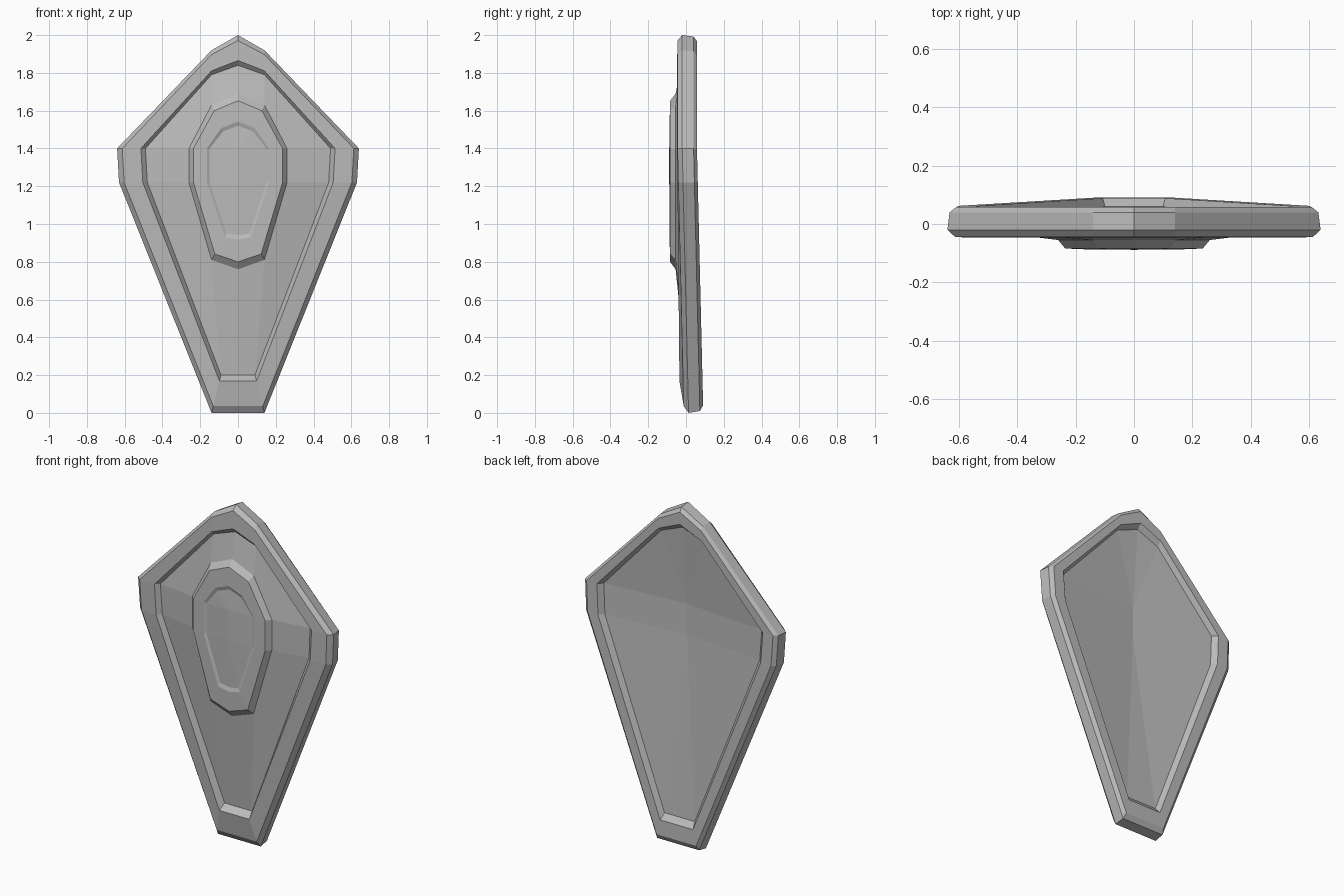
import bpy

cube = bpy.data.objects.get("Cube")
if cube:
    bpy.data.objects.remove(cube)

grey = bpy.data.materials.new("plain grey")
grey.use_nodes = True
grey.diffuse_color = (0.5, 0.5, 0.5, 1)
shader = grey.node_tree.nodes["Principled BSDF"]
shader.inputs["Base Color"].default_value = grey.diffuse_color

# Half outlines as (x, z), from top centre down to bottom centre
shoulder, waist = 1.4, 1.22
shield_edge = [(0, 2), (.14, 1.92), (.64, shoulder), (.63, waist), (.14, 0), (0, 0)]
panel_edge = [(0, 1.84), (.14, 1.79), (.49, shoulder), (.48, waist), (.09, .2), (0, .2)]
boss_edge = [(0, 1.69), (.14, 1.63), (.26, shoulder), (.26, waist), (.14, .81), (0, .76)]
dish_edge = [(0, 1.52), (.08, 1.49), (.15, shoulder), (.15, waist), (.06, .95), (0, .94)]


def ring(outer, inner, inset, depth, lean=0.0):
    """Outline between outer and inner; below the shoulder it leans to the back."""
    points = []
    for (outer_x, outer_z), (inner_x, inner_z) in zip(outer, inner):
        x = outer_x + (inner_x - outer_x) * inset
        z = outer_z + (inner_z - outer_z) * inset
        points.append((x, depth + lean * max(0, shoulder - z), z))
    return points


def cap_faces(points, upper_hub, lower_hub):
    """Fill an outline towards two spine points at shoulder and waist height."""
    tip, crown, side, hip, foot, base = points
    return [(crown, tip, upper_hub), (side, crown, upper_hub),
            (hip, side, upper_hub, lower_hub),
            (foot, hip, lower_hub), (base, foot, lower_hub)]


def build(name, rings, front_depth, back_depth=None):
    """Bridge the half outlines from front to back, cap them and mirror them."""
    count = len(shield_edge)
    verts = [point for points in rings for point in points]
    faces = []
    for start in range(0, len(verts) - count, count):
        for i in range(start, start + count - 1):
            faces.append((i, i + 1, i + count + 1, i + count))

    last = len(verts) - count
    hub = len(verts)
    verts += [(0, front_depth, shoulder), (0, front_depth, waist)]
    faces += cap_faces(range(count), hub, hub + 1)
    if back_depth is not None:
        hub = len(verts)
        verts += [(0, back_depth, shoulder), (0, back_depth, waist)]
        back = cap_faces(range(last, last + count), hub, hub + 1)
        faces += [tuple(reversed(face)) for face in back]

    mesh = bpy.data.meshes.new(name)
    mesh.from_pydata(verts, [], faces)
    mesh.materials.append(grey)
    obj = bpy.data.objects.new(name, mesh)
    bpy.context.collection.objects.link(obj)
    mirror = obj.modifiers.new("mirror", "MIRROR")
    mirror.use_clip = True


def shield_ring(inset, depth, lean=.024):
    return ring(shield_edge, panel_edge, inset, depth, lean)


def boss_ring(inset, depth):
    return ring(boss_edge, dish_edge, inset, depth)


boss_foot = boss_ring(inset=0, depth=-.055)

# Shield body: domed front panel, raised rim, side wall and hollow back
build("shield_body", [
    boss_foot,
    shield_ring(inset=1, depth=-.026),
    shield_ring(inset=.84, depth=-.047, lean=.01),
    shield_ring(inset=.18, depth=-.045),
    shield_ring(inset=0, depth=-.02),
    shield_ring(inset=.05, depth=.04),
    shield_ring(inset=.2, depth=.058),
    shield_ring(inset=.65, depth=.058),
    shield_ring(inset=.82, depth=.03),
], front_depth=-.06, back_depth=-.01)

# Central boss: sloped wall, flat lip and shallow dish
build("center_boss", [
    boss_ring(inset=1, depth=-.08),
    boss_ring(inset=.87, depth=-.087),
    boss_ring(inset=.22, depth=-.084),
    boss_foot,
], front_depth=-.089)
